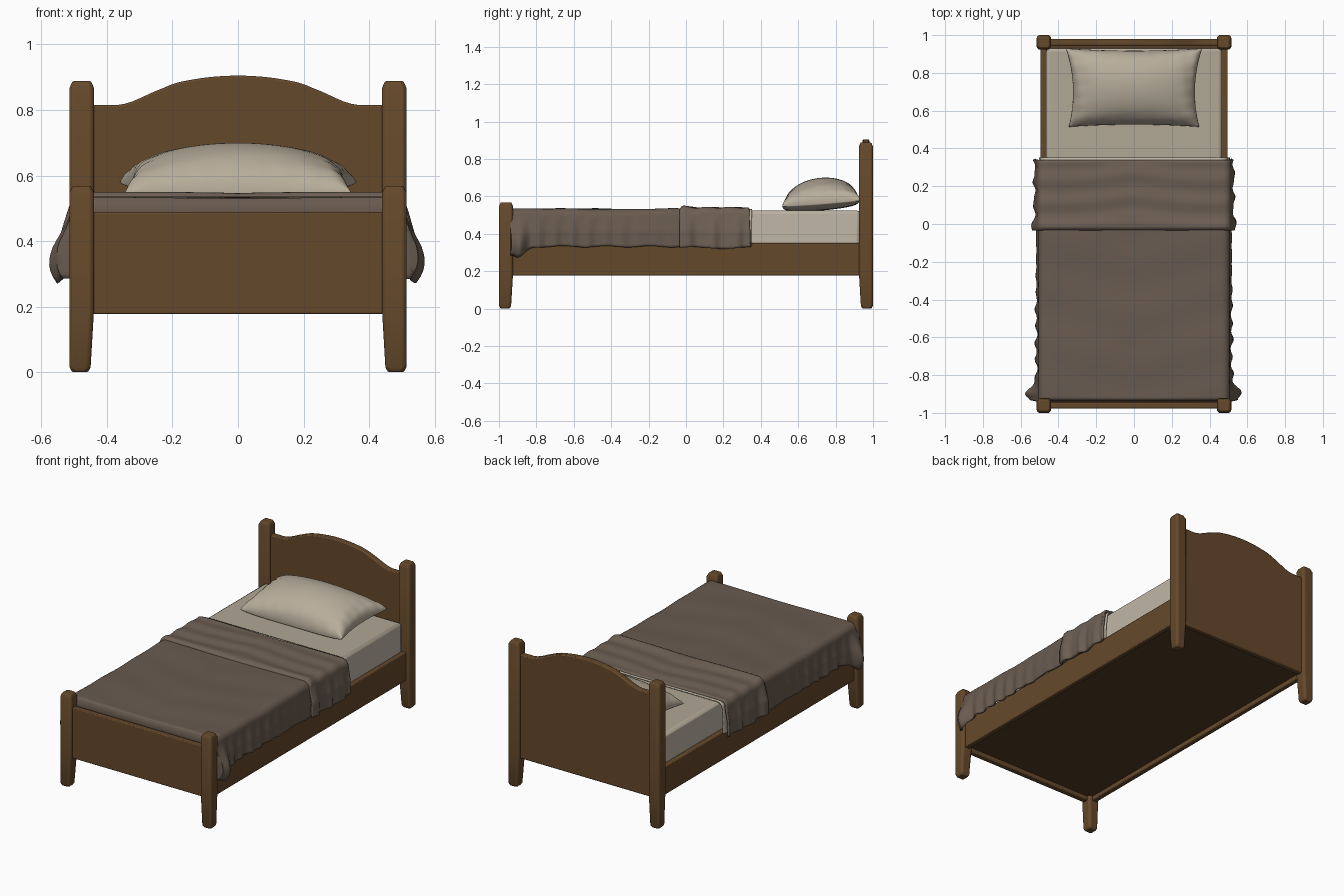
import bpy, bmesh
from math import sin, cos, pi, exp, copysign

if "Cube" in bpy.data.objects:
    bpy.data.objects.remove(bpy.data.objects["Cube"])


def material(name, r, g, b):
    m = bpy.data.materials.new(name)
    m.use_nodes = True
    m.diffuse_color = (r, g, b, 1)
    m.node_tree.nodes["Principled BSDF"].inputs["Base Color"].default_value = (r, g, b, 1)
    return m


WOOD = material("brown wood", 0.13, 0.066, 0.024)
UNDER = material("dark underside wood", 0.088, 0.047, 0.018)
CLOTH = material("grey brown blanket", 0.14, 0.104, 0.08)
BAND = material("lighter blanket band", 0.156, 0.117, 0.09)
SHEET = material("cream sheet", 0.44, 0.385, 0.3)
LIGHT = material("light cream sheet", 0.53, 0.475, 0.385)
LINEN = material("pale pillow linen", 0.48, 0.42, 0.33)


def finish(name, bm, mat, angle=0.6, bevel=0, thickness=0):
    mesh = bpy.data.meshes.new(name)
    bm.to_mesh(mesh)
    bm.free()
    mesh.materials.append(mat)
    ob = bpy.data.objects.new(name, mesh)
    bpy.context.collection.objects.link(ob)
    if thickness:
        mod = ob.modifiers.new("thickness", "SOLIDIFY")
        mod.thickness, mod.offset = thickness, -1
    if bevel:
        mod = ob.modifiers.new("soft edges", "BEVEL")
        mod.width, mod.segments = bevel, 2
        mod.limit_method = "ANGLE"
    bpy.ops.object.select_all(action="DESELECT")
    ob.select_set(True)
    bpy.context.view_layer.objects.active = ob
    bpy.ops.object.shade_smooth_by_angle(angle=angle)
    return ob


def box(name, x, y, z, mat, bevel=0.005):
    bm = bmesh.new()
    bmesh.ops.create_cube(bm, size=1)
    for v in bm.verts:
        for axis, (low, high) in enumerate((x, y, z)):
            v.co[axis] = low if v.co[axis] < 0 else high
    return finish(name, bm, mat, bevel=bevel)


def add_grid(bm, rows, flip=False):
    grid = [[bm.verts.new(p) for p in row] for row in rows]
    for a, b in zip(grid, grid[1:]):
        for i in range(len(a) - 1):
            quad = (a[i], a[i + 1], b[i + 1], b[i])
            bm.faces.new(quad[::-1] if flip else quad)


# Corner posts: chamfered square section, legs tapering on the inner sides
def post(name, sx, sy, top):
    bm = bmesh.new()
    full = 0.038
    rings = []
    for z, half, lean in ((0, 0.024, 0.005), (0.014, 0.032, 0.005), (0.2, full, 0),
                          (top - 0.022, full, 0), (top, 0.028, 0)):
        cx, cy = sx * (0.477 + lean), sy * (0.962 + lean)
        c = half * 0.72
        pts = ((half, -c), (half, c), (c, half), (-c, half),
               (-half, c), (-half, -c), (-c, -half), (c, -half))
        rings.append([bm.verts.new((cx + px, cy + py, z)) for px, py in pts])
    for a, b in zip(rings, rings[1:]):
        for i in range(8):
            j = (i + 1) % 8
            bm.faces.new((a[i], a[j], b[j], b[i]))
    bm.faces.new(rings[0][::-1])
    bm.faces.new(rings[-1])
    finish(name, bm, WOOD, bevel=0.004)


for sx, side in ((1, "left"), (-1, "right")):
    post("head_post_" + side, sx, 1, 0.888)
    post("foot_post_" + side, sx, -1, 0.568)
    box("side_rail_" + side, sorted((sx * 0.463, sx * 0.495)), (-0.95, 0.95), (0.177, 0.35), WOOD)

# Footboard and base
box("footboard", (-0.46, 0.46), (-0.978, -0.944), (0.177, 0.488), WOOD)
box("base_panel", (-0.468, 0.468), (-0.947, 0.947), (0.204, 0.225), UNDER, 0)


# Headboard with a raised, curved crest
def crest(x):
    t = min(1, max(0, (0.375 - abs(x)) / 0.19))
    return 0.815 + 0.06 * t * t * (3 - 2 * t) + 0.03 * max(0, 1 - (x / 0.22) ** 2)


bm = bmesh.new()
outline = [(-0.46, 0.177), (0.46, 0.177)]
outline += [(0.46 - 0.92 * i / 40, crest(0.46 - 0.92 * i / 40)) for i in range(41)]
face = bm.faces.new([bm.verts.new((x, 0.944, z)) for x, z in outline])
moved = bmesh.ops.extrude_face_region(bm, geom=[face])["geom"]
bmesh.ops.translate(bm, vec=(0, 0.036, 0),
                    verts=[v for v in moved if isinstance(v, bmesh.types.BMVert)])
bmesh.ops.recalc_face_normals(bm, faces=bm.faces)
finish("headboard", bm, WOOD, bevel=0.006)

# Mattress, lighter along its sides
mattress = box("mattress", (-0.465, 0.465), (-0.925, 0.93), (0.25, 0.525), SHEET, 0.018)
mattress.data.materials.append(LIGHT)
for poly in mattress.data.polygons:
    poly.material_index = int(abs(poly.normal.z) < 0.5)


# Cloth draped over the mattress: flat top, rounded shoulder, spreading rippled sides
def drape_half(y, half, top, hem, spread, ripple, flare=0):
    r = 0.04
    pts = [(half - r) * i / 12 for i in range(13)]
    pts = [(x, top(x, y)) for x in pts]
    edge = pts[-1][1]
    for i in range(1, 6):
        a = pi / 2 * i / 5
        pts.append((half - r + r * sin(a), edge - r + r * cos(a)))
    low = edge - r
    for i in range(1, 13):
        d = i / 12
        x = half + spread * min(1, 2 * d) + ripple * d ** 0.6 + flare * sin(pi * 0.84 * d ** 1.5)
        pts.append((x, low + (hem - low) * d))
    return pts


def drape_row(y, left, right):
    return [(-x, y, z) for x, z in right[::-1]] + [(x, y, z) for x, z in left[1:]]


def blanket_top(x, y):
    return 0.533 + 0.002 * sin(9 * y + 5 * x) + 0.0015 * sin(23 * y - 7 * x)


def blanket_half(y, phase):
    corner = exp(-((y + 0.9) / 0.05) ** 2)
    fade = min(1, max(0.15, (-0.15 - y) / 0.4))
    ripple = 0.008 * fade * (sin(70 * y + phase) + 0.4 * sin(31 * y + 2 * phase))
    hem = 0.331 + 0.004 * sin(27 * y + phase) - 0.064 * corner
    return drape_half(y, 0.507, blanket_top, hem, 0.011, ripple, 0.051 * corner)


bm = bmesh.new()
rows = []
for i in range(111):
    y = -0.925 + 1.225 * i / 110
    rows.append(drape_row(y, blanket_half(y, 0.5), blanket_half(y, 1.7)))
# The foot end turns down between mattress and footboard
for y, cap, inset in ((-0.932, 0.524, 0.552), (-0.938, 0.505, 0.525), (-0.94, 0.44, 0.5)):
    rows.insert(0, [(copysign(min(abs(x), inset), x), y, min(z, cap)) for x, _, z in rows[0]])
add_grid(bm, rows)
finish("blanket", bm, CLOTH, 1.0, thickness=0.008)


# Turned-back band across the upper end of the blanket
def band_top(x, y):
    ends = 0.012 * (exp(-((y + 0.035) / 0.008) ** 2) + exp(-((y - 0.345) / 0.01) ** 2))
    return 0.541 + 0.003 * sin(52 * y + 2 * sin(4 * x)) + 0.006 * exp(-((y + 0.01) / 0.03) ** 2) - ends


def band_half(y, phase):
    roll = 0.012 * exp(-((y + 0.015) / 0.03) ** 2)
    ripple = 0.007 * sin(52 * y + phase) + 0.003 * sin(95 * y)
    hem = 0.324 + 0.005 * sin(20 * y + phase)
    return drape_half(y, 0.514, band_top, hem, 0.014 + roll, ripple)


bm = bmesh.new()
ys = [-0.035 + 0.375 * i / 60 for i in range(61)]
add_grid(bm, [drape_row(y, band_half(y, 0.8), band_half(y, 2.2)) for y in ys])
finish("folded_band", bm, BAND, 1.0, thickness=0.014)


# Edge of the top sheet showing beyond the band
def edge_half(y, phase):
    return drape_half(y, 0.496, lambda x, t: 0.531, 0.338, 0.008, 0.004 * sin(60 * y + phase))


bm = bmesh.new()
ys = [0.3 + 0.052 * i / 6 for i in range(7)]
add_grid(bm, [drape_row(y, edge_half(y, 0), edge_half(y, 2)) for y in ys])
finish("sheet_edge", bm, LIGHT, 1.0, thickness=0.006)


# Pillow: two puffed sheets meeting in a pinched seam
def pillow_point(a, b, up):
    u, v = sin(pi / 2 * a), sin(pi / 2 * b)
    x = u * (0.353 + 0.008 * v) * (1 - 0.085 * (1 - v * v))
    y = 0.722 + v * 0.208 * (1 - 0.06 * (1 - u * u))
    seam = 0.55 + 0.016 * v + 0.012 * u ** 4
    puff = (max(0, 1 - u * u) ** 0.36) * (max(0, 1 - v * v) ** 0.4)
    rim = (u * u) ** 4 + (v * v) ** 4
    crease = 0.009 * rim * puff * (sin(26 * u + 3 * v) + sin(19 * v - 4 * u))
    return x, y, seam + (0.149 * puff + crease if up else -0.026 * puff)


bm = bmesh.new()
steps_a = [i / 22 - 1 for i in range(45)]
steps_b = [i / 15 - 1 for i in range(31)]
for up in (True, False):
    add_grid(bm, [[pillow_point(a, b, up) for a in steps_a] for b in steps_b], flip=not up)
bmesh.ops.remove_doubles(bm, verts=bm.verts, dist=0.0002)
finish("pillow", bm, LINEN, 1.2)
